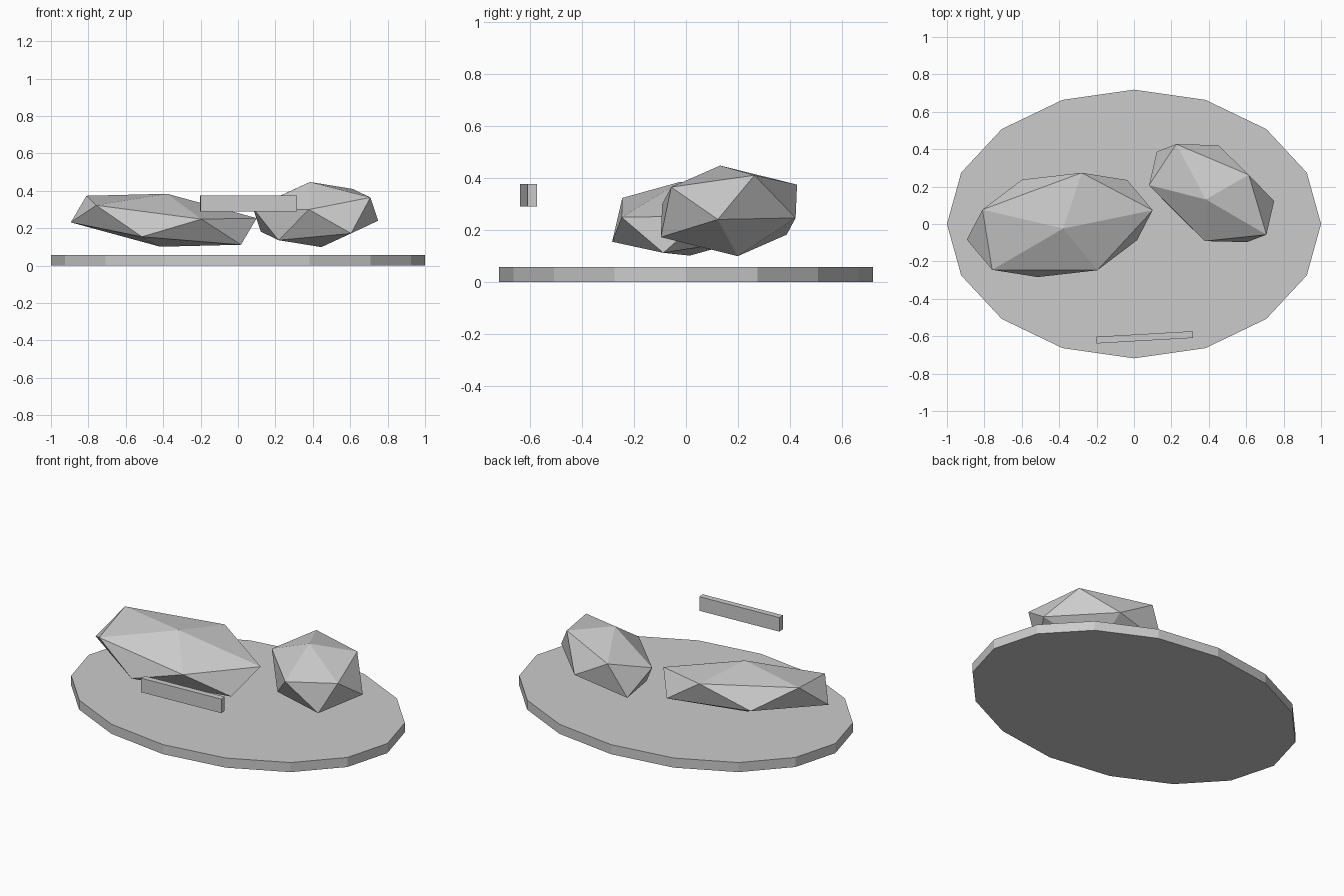
import bpy
from math import radians

if "Cube" in bpy.data.objects:
    bpy.data.objects.remove(bpy.data.objects["Cube"])


def finish(name, scale, rotation=(0, 0, 0)):
    ob = bpy.context.object
    ob.name = name
    ob.scale = scale
    ob.rotation_euler = [radians(a) for a in rotation]
    bpy.ops.object.transform_apply(location=False, rotation=True, scale=True)
    return ob


def rock(name, centre, radii, rotation):
    bpy.ops.mesh.primitive_ico_sphere_add(subdivisions=1, radius=1, location=centre)
    return finish(name, radii, rotation)


# Flat oval base with 16 sides
bpy.ops.mesh.primitive_cylinder_add(vertices=16, radius=1, depth=1, location=(0, 0, 0.029))
finish("oval_base", (1, 0.718, 0.058))

# Two squashed, tilted low-poly rocks
rock("large_rock", (-0.397, -0.005, 0.2425), (0.558, 0.314, 0.144), (8.9, 6.0, 10.1))
rock("small_rock", (0.415, 0.165, 0.273), (0.414, 0.258, 0.18), (14.5, -2.1, -34.0))

# Thin bar floating at the front
bpy.ops.mesh.primitive_cube_add(size=1, location=(0.056, -0.606, 0.333))
finish("front_bar", (0.516, 0.036, 0.085), (0, 0, 3.3))
